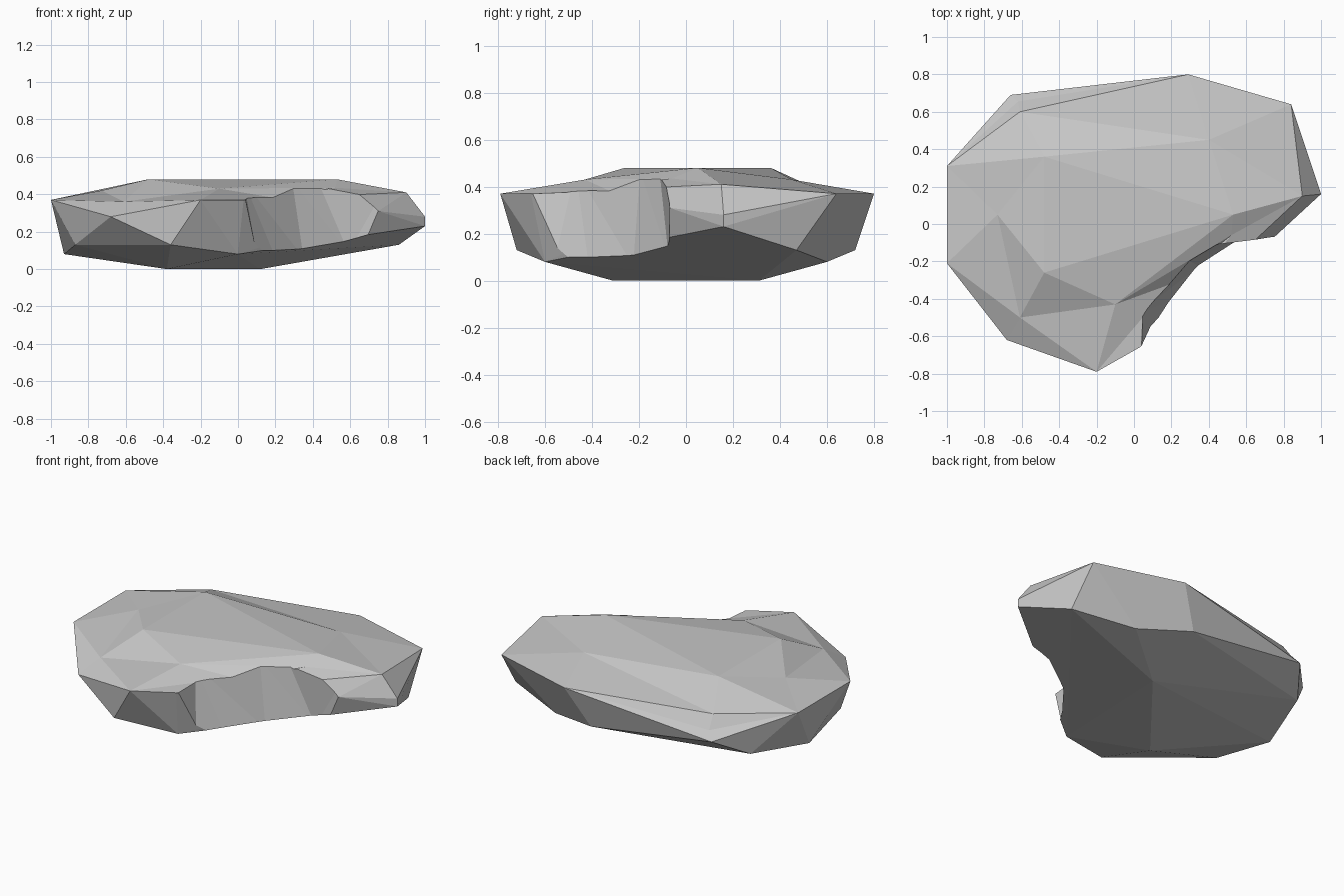
import bpy
import bmesh
from mathutils import Vector

default_cube = bpy.data.objects.get("Cube")
if default_cube:
    bpy.data.objects.remove(default_cube, do_unlink=True)

# Single stone colour
stone = bpy.data.materials.new("stone_grey")
stone.use_nodes = True
colour = (0.57, 0.57, 0.57, 1.0)
stone.diffuse_color = colour
shader = next(n for n in stone.node_tree.nodes if n.type == "BSDF_PRINCIPLED")
shader.inputs["Base Color"].default_value = colour
shader.inputs["Roughness"].default_value = 0.9


def faceted_solid(name, points, dents=()):
    """Wrap a flat shaded hull around points, then press the dents down.

    Each dent is a corner plus the height it is pressed down from."""
    bm = bmesh.new()
    for point in points:
        bm.verts.new(point)
    pressed = [(bm.verts.new((x, y, z + lift)), lift)
               for x, y, z, lift in dents]
    bmesh.ops.convex_hull(bm, input=list(bm.verts))
    for vert, lift in pressed:
        vert.co.z -= lift
    loose = [v for v in bm.verts if not v.link_faces]
    bmesh.ops.delete(bm, geom=loose, context="VERTS")
    bmesh.ops.recalc_face_normals(bm, faces=list(bm.faces))
    mesh = bpy.data.meshes.new(name)
    bm.to_mesh(mesh)
    bm.free()
    mesh.materials.append(stone)
    solid = bpy.data.objects.new(name, mesh)
    bpy.context.collection.objects.link(solid)
    return solid


def at_height(z, outline):
    return [(x, y, z) for x, y in outline]


# Rock body: corners grouped by level from the crown down to the base
crown = at_height(.48, [(-.48, .36), (-.48, -.26), (.53, .05)])
rim = at_height(.37, [(-1, .31), (.29, .8), (.84, .64),
                      (.03, -.66), (-.2, -.79), (-1, -.21)])
right_nose = [(.9, .15, .41), (1, .16, .28), (1, .16, .23),
              (.75, -.07, .31), (.66, -.08, .19)]
side_knuckles = [(-.66, .69, .24), (-.68, -.62, .28)]
skirt = at_height(.13, [(.86, .47), (.16, .72), (-.8, .5),
                        (-.87, -.3), (-.36, -.72)])
keel = at_height(.08, [(.49, .6), (-.93, .1), (0, -.6)])
base = at_height(0, [(.12, .31), (-.38, -.31)])

# Shallow dents around the crown, above the notch and on the back ledge
dents = [(.4, .45, .43, .045), (-.1, -.43, .43, .045),
         (-.73, .05, .42, .04), (-.61, -.5, .36, .08),
         (-.61, .6, .37, .05), (-.62, .655, .29, .08),
         (.52, -.06, .435, .035), (.2, -.32, .38, .08)]
rock = faceted_solid("rock", crown + rim + right_nose + side_knuckles
                     + skirt + keel + base, dents)

# Notch in the front: leaning wall edges, each given by its top and bottom
wall_edges = [((.04, -.66, .37), (.08, -.57, .18)),
              ((.06, -.46, .4), (.18, -.42, .11)),
              ((.3, -.2, .4), (.34, -.22, .13)),
              ((.44, -.11, .44), (.56, -.08, .16)),
              ((.8, -.07, .4), (.8, -.07, .16))]
notch_points = []
for top, bottom in wall_edges:
    top, bottom = Vector(top), Vector(bottom)
    overshoot = (top - bottom) * .25
    notch_points += [top + overshoot, bottom - overshoot]
for z in (-.3, .8):
    notch_points += at_height(z, [(1.5, -.07), (1.5, -1.5), (.3, -1.5)])
notch = faceted_solid("notch_cutter", notch_points)
notch.hide_render = True

# Carve the notch, then discard the cutter
carve = rock.modifiers.new("carve_notch", "BOOLEAN")
carve.operation = "DIFFERENCE"
carve.solver = "EXACT"
carve.object = notch
bpy.context.view_layer.objects.active = rock
bpy.ops.object.modifier_apply(modifier=carve.name)
bpy.data.objects.remove(notch, do_unlink=True)
